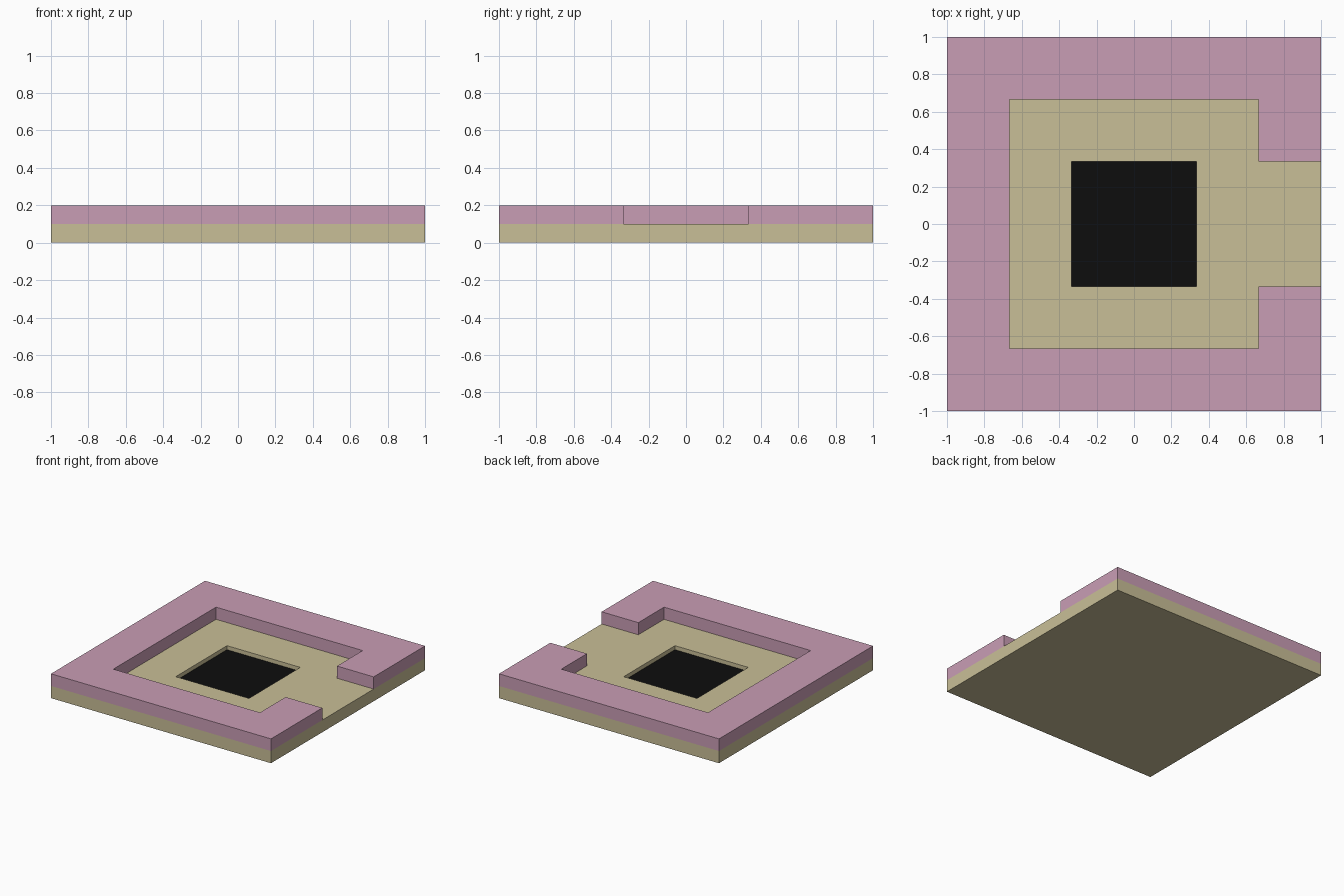
import bpy, bmesh, math

if "Cube" in bpy.data.objects:
    bpy.data.objects.remove(bpy.data.objects["Cube"])

N, S = 6, 1 / 3          # the tile is a 6 x 6 grid of cells
PIT_Z, FLOOR_Z, RIM_Z = 0.066, 0.1, 0.2


def material(name, rgb):
    m = bpy.data.materials.new(name)
    m.diffuse_color = (*rgb, 1)
    m.use_nodes = True
    m.node_tree.nodes["Principled BSDF"].inputs["Base Color"].default_value = m.diffuse_color
    return m


pink = material("dusty pink", (0.584, 0.337, 0.462))
tan = material("sand tan", (0.584, 0.521, 0.310))
black = material("black", (0.004, 0.004, 0.004))


def add_quad(bm, points):
    bm.faces.new([bm.verts.new(p) for p in points])


def add_layer(bm, cells, z0, z1, top=(), bottom=()):
    """Outer walls round a set of grid cells, plus the exposed caps."""
    for i, j in cells:
        x0, y0 = i * S - 1, j * S - 1
        c = [(x0, y0), (x0 + S, y0), (x0 + S, y0 + S), (x0, y0 + S)]
        for k, (di, dj) in enumerate([(0, -1), (1, 0), (0, 1), (-1, 0)]):
            if (i + di, j + dj) not in cells:
                a, b = c[k], c[(k + 1) % 4]
                add_quad(bm, [(*a, z0), (*b, z0), (*b, z1), (*a, z1)])
        if (i, j) in top:
            add_quad(bm, [(*p, z1) for p in c])
        if (i, j) in bottom:
            add_quad(bm, [(*p, z0) for p in reversed(c)])


def finish(bm, name, mats):
    bmesh.ops.remove_doubles(bm, verts=bm.verts, dist=1e-4)
    bmesh.ops.dissolve_limit(bm, angle_limit=math.radians(1),
                             verts=bm.verts, edges=bm.edges, delimit={'MATERIAL'})
    mesh = bpy.data.meshes.new(name)
    for m in mats:
        mesh.materials.append(m)
    bm.to_mesh(mesh)
    bm.free()
    bpy.context.collection.objects.link(bpy.data.objects.new(name, mesh))


# Plan of the tile: pit in the middle, rim round the edge, gap on the right
every = {(i, j) for i in range(N) for j in range(N)}
pit = {(i, j) for i in (2, 3) for j in (2, 3)}
rim = {(i, j) for i, j in every
       if (i in (0, 5) or j in (0, 5)) and not (i == 5 and j in (2, 3))}
floor = every - pit - rim

# Base slab with the shallow square pit
bm = bmesh.new()
add_layer(bm, every, 0, PIT_Z, bottom=every)
add_layer(bm, every - pit, PIT_Z, FLOOR_Z, top=floor)
finish(bm, "base_slab", [tan])

# Black bottom of the pit
bm = bmesh.new()
add_layer(bm, pit, PIT_Z, PIT_Z + 0.001, top=pit)
finish(bm, "pit_panel", [black])

# Raised rim
bm = bmesh.new()
add_layer(bm, rim, FLOOR_Z, RIM_Z, top=rim)
finish(bm, "raised_rim", [pink])
